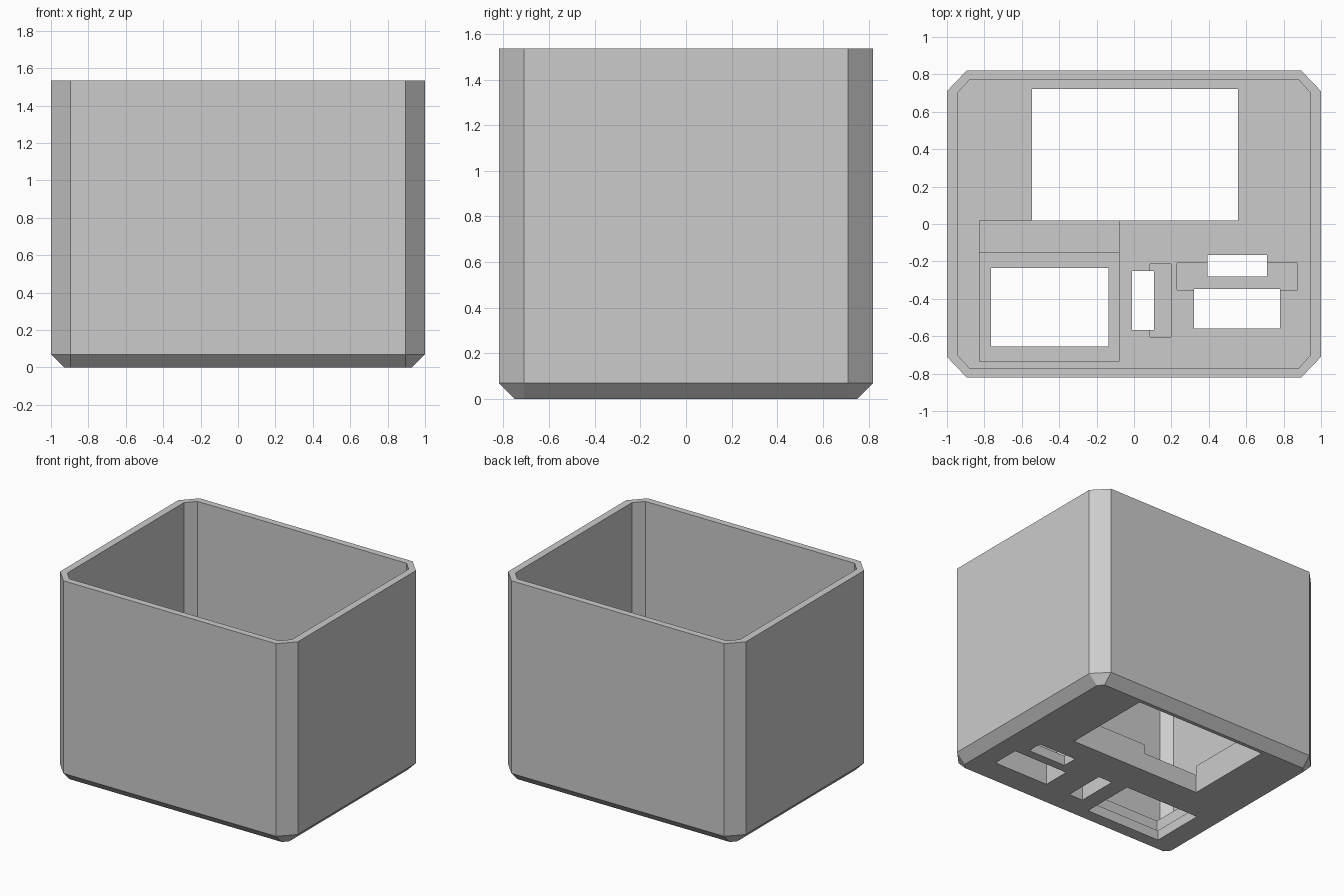
import bpy
import bmesh

TOP = 1.535      # rim height
FLOOR = 0.21     # floor thickness
SHELF = 0.14     # shallow recess level
POCKET = 0.075   # deep recess level

if "Cube" in bpy.data.objects:
    bpy.data.objects.remove(bpy.data.objects["Cube"], do_unlink=True)

grey = bpy.data.materials.new("plain grey")
grey.use_nodes = True
COLOUR = (0.6, 0.6, 0.6, 1)
grey.diffuse_color = COLOUR
grey.node_tree.nodes["Principled BSDF"].inputs["Base Color"].default_value = COLOUR


def octagon(hx, hy, cx, cy, z):
    """Rectangle with cut corners: half sizes, and where the cuts begin."""
    return [(hx, -cy, z), (hx, cy, z), (cx, hy, z), (-cx, hy, z),
            (-hx, cy, z), (-hx, -cy, z), (-cx, -hy, z), (cx, -hy, z)]


def loft(name, rings):
    """Closed solid through a stack of matching rings."""
    bm = bmesh.new()
    loops = [[bm.verts.new(p) for p in ring] for ring in rings]
    count = len(rings[0])
    for low, high in zip(loops, loops[1:]):
        for i in range(count):
            j = (i + 1) % count
            bm.faces.new((low[i], low[j], high[j], high[i]))
    bm.faces.new(loops[0][::-1])
    bm.faces.new(loops[-1])
    bmesh.ops.recalc_face_normals(bm, faces=bm.faces)
    mesh = bpy.data.meshes.new(name)
    bm.to_mesh(mesh)
    bm.free()
    mesh.materials.append(grey)
    obj = bpy.data.objects.new(name, mesh)
    bpy.context.collection.objects.link(obj)
    return obj


def block(name, x0, x1, y0, y1, z0):
    """Box cutter from z0 up into the open cavity."""
    return loft(name, [[(x0, y0, z), (x1, y0, z), (x1, y1, z), (x0, y1, z)]
                       for z in (z0, FLOOR + 0.3)])


def cut(target, cutter):
    cutter.hide_render = True
    mod = target.modifiers.new("cut", 'BOOLEAN')
    mod.operation = 'DIFFERENCE'
    mod.solver = 'EXACT'
    mod.object = cutter
    bpy.context.view_layer.objects.active = target
    bpy.ops.object.modifier_apply(modifier=mod.name)
    bpy.data.objects.remove(cutter, do_unlink=True)


# Outer shell with cut corners and a bevelled base
case = loft("open_case", [
    octagon(0.93, 0.75, 0.895, 0.71, 0),
    octagon(1, 0.82, 0.895, 0.71, 0.07),
    octagon(1, 0.82, 0.895, 0.71, TOP)])

# Open cavity
cut(case, loft("cavity", [octagon(0.945, 0.77, 0.88, 0.7, z)
                          for z in (FLOOR, TOP + 0.2)]))

# Recesses in the floor
recesses = {
    "left_shelf": (-0.825, -0.08, -0.4, 0.02, SHELF),
    "left_pocket": (-0.825, -0.08, -0.735, -0.155, POCKET),
    "middle_pocket": (0.085, 0.197, -0.603, -0.213, POCKET),
    "right_pocket": (0.23, 0.873, -0.352, -0.208, POCKET),
}
# Openings right through the floor
openings = {
    "large_opening": (-0.545, 0.555, 0.018, 0.722, -0.1),
    "left_opening": (-0.765, -0.135, -0.655, -0.235, -0.1),
    "middle_opening": (-0.01, 0.107, -0.567, -0.25, -0.1),
    "upper_right_opening": (0.393, 0.71, -0.28, -0.165, -0.1),
    "lower_right_opening": (0.32, 0.78, -0.56, -0.348, -0.1),
}
for name, size in {**recesses, **openings}.items():
    cut(case, block(name, *size))

for face in case.data.polygons:
    face.use_smooth = False
    face.material_index = 0
